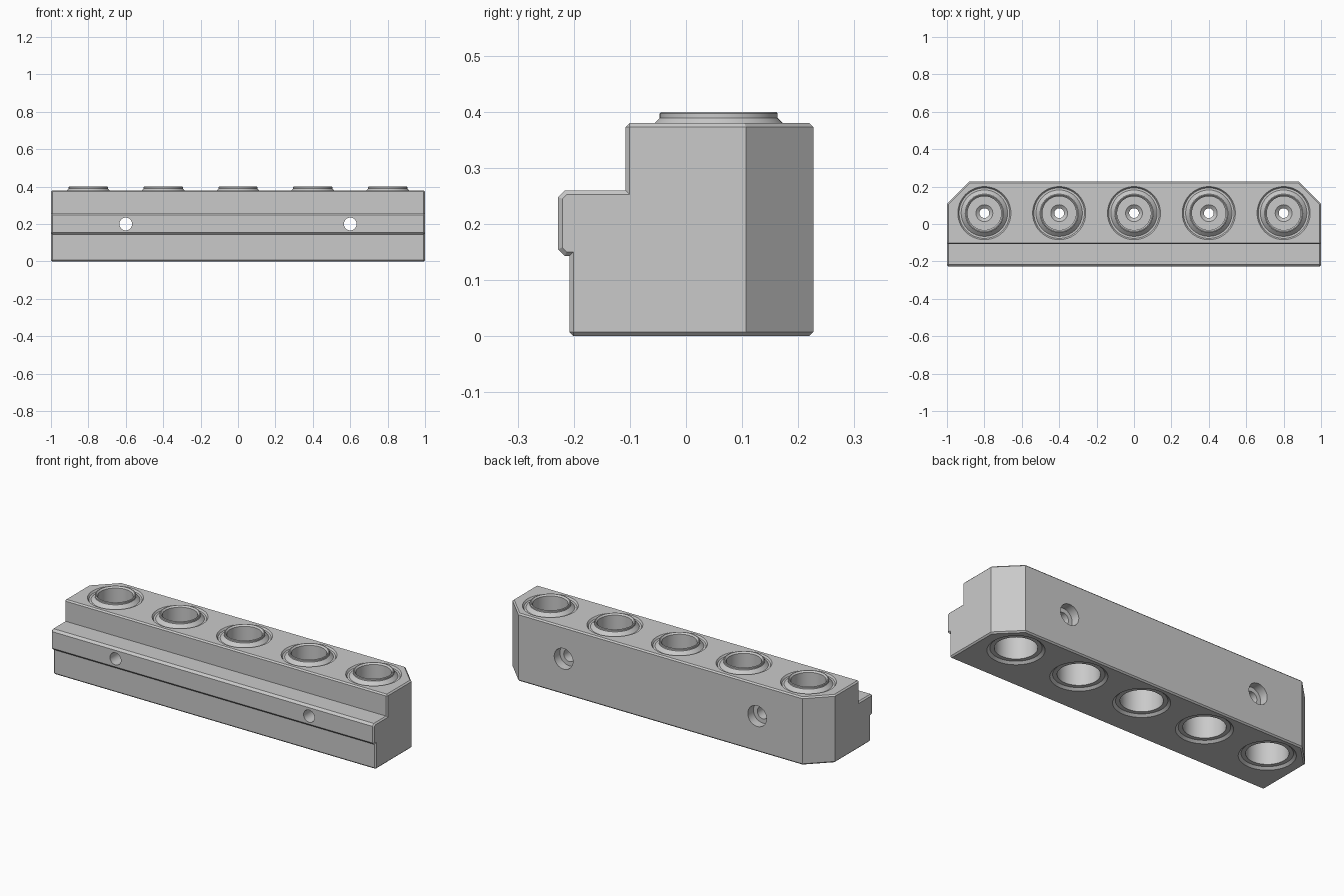
import bpy, bmesh, math
from mathutils import Matrix, Vector

cube = bpy.data.objects.get("Cube")
if cube:
    bpy.data.objects.remove(cube, do_unlink=True)

grey = bpy.data.materials.new("plain_grey")
grey.use_nodes = True
COLOUR = (0.59, 0.59, 0.59, 1)
grey.diffuse_color = COLOUR
grey.node_tree.nodes["Principled BSDF"].inputs["Base Color"].default_value = COLOUR

HEIGHT, SOCKET_Y, SOCKET_R = 0.38, 0.058, 0.142
SOCKETS = [-0.8, -0.4, 0, 0.4, 0.8]


def make(name, bm):
    bmesh.ops.recalc_face_normals(bm, faces=bm.faces)
    mesh = bpy.data.meshes.new(name)
    bm.to_mesh(mesh)
    bm.free()
    mesh.materials.append(grey)
    obj = bpy.data.objects.new(name, mesh)
    bpy.context.collection.objects.link(obj)
    return obj


def smooth(obj):
    bpy.ops.object.select_all(action="DESELECT")
    obj.select_set(True)
    bpy.context.view_layer.objects.active = obj
    bpy.ops.object.shade_smooth_by_angle(angle=math.radians(30))


def lathe(profile, centre, steps=64):
    """Spin a closed (radius, height) profile about the vertical through centre."""
    bm = bmesh.new()
    verts = [bm.verts.new((r, 0, z)) for r, z in profile]
    edges = [bm.edges.new((a, b)) for a, b in zip(verts, verts[1:] + verts[:1])]
    bmesh.ops.spin(bm, geom=verts + edges, cent=(0, 0, 0), axis=(0, 0, 1),
                   angle=math.tau, steps=steps)
    bmesh.ops.remove_doubles(bm, verts=bm.verts[:], dist=1e-5)
    bmesh.ops.translate(bm, verts=bm.verts[:], vec=centre)
    return bm


# stepped block: side profile drawn out along x
bm = bmesh.new()
side = [(-0.208, 0), (-0.208, 0.143), (-0.216, 0.143), (-0.228, 0.155),
        (-0.228, 0.248), (-0.216, 0.26), (-0.108, 0.26), (-0.108, HEIGHT),
        (0.227, HEIGHT), (0.227, 0)]
face = bm.faces.new([bm.verts.new((-1, y, z)) for y, z in side])
ext = bmesh.ops.extrude_face_region(bm, geom=[face])
bmesh.ops.translate(bm, vec=(2, 0, 0),
                    verts=[v for v in ext["geom"] if isinstance(v, bmesh.types.BMVert)])
# sloped back corners
for s in (-1, 1):
    bmesh.ops.bisect_plane(bm, geom=bm.verts[:] + bm.edges[:] + bm.faces[:],
                           plane_co=(s, 0.107, 0), plane_no=Vector((s, 1, 0)).normalized(),
                           clear_outer=True)
    rim = [e for e in bm.edges if e.is_boundary]
    bmesh.ops.holes_fill(bm, edges=rim, sides=0)
bmesh.ops.recalc_face_normals(bm, faces=bm.faces)


def on_rim(e):
    a, b = (v.co for v in e.verts)
    for level in (0, HEIGHT):
        if abs(a.z - level) < 1e-4 and abs(b.z - level) < 1e-4:
            return True
    flat_end = abs(a.x) > 0.999 and abs(b.x) > 0.999 and a.x * b.x > 0
    return flat_end and min(a.y, b.y) < 0.1


bmesh.ops.bevel(bm, geom=[e for e in bm.edges if on_rim(e)], offset=0.0075,
                offset_type="OFFSET", segments=1, affect="EDGES", clamp_overlap=False)
body = make("block", bm)

# cutters: five vertical bores and two counterbored screw holes
bm = bmesh.new()
for x in SOCKETS:
    bmesh.ops.create_cone(bm, cap_ends=True, segments=64, radius1=SOCKET_R, radius2=SOCKET_R,
                          depth=1, matrix=Matrix.Translation((x, SOCKET_Y, 0.2)))
bores = make("bore_cutter", bm)
bm = bmesh.new()
turn = Matrix.Rotation(math.pi / 2, 4, "X")
for x in (-0.6, 0.6):
    for r, y, depth in ((0.034, 0, 1), (0.058, 0.327, 0.3)):
        bmesh.ops.create_cone(bm, cap_ends=True, segments=48, radius1=r, radius2=r, depth=depth,
                              matrix=Matrix.Translation((x, y, 0.2)) @ turn)
screws = make("screw_hole_cutter", bm)
for cutter in (bores, screws):
    mod = body.modifiers.new("cut", "BOOLEAN")
    mod.operation, mod.solver, mod.object = "DIFFERENCE", "EXACT", cutter
    mod.use_self = cutter is screws
    bpy.context.view_layer.objects.active = body
    bpy.ops.object.modifier_apply(modifier=mod.name)
    bpy.data.objects.remove(cutter, do_unlink=True)
smooth(body)

# socket: grooved rim, raised lip, deep cup, pierced web, open cup below
ring = [(SOCKET_R, HEIGHT), (0.135, 0.37), (0.124, 0.37), (0.105, 0.389), (0.105, 0.397),
        (0.102, 0.4), (0.098, 0.4), (0.09, 0.392), (0.09, 0.21), (0.045, 0.21),
        (0.026, 0.195), (0.026, 0.17), (0.106, 0.17), (0.106, 0.012),
        (0.128, 0.012), (SOCKET_R, 0)]
for i, x in enumerate(SOCKETS):
    smooth(make("socket_%d" % (i + 1), lathe(ring, (x, SOCKET_Y, 0))))
